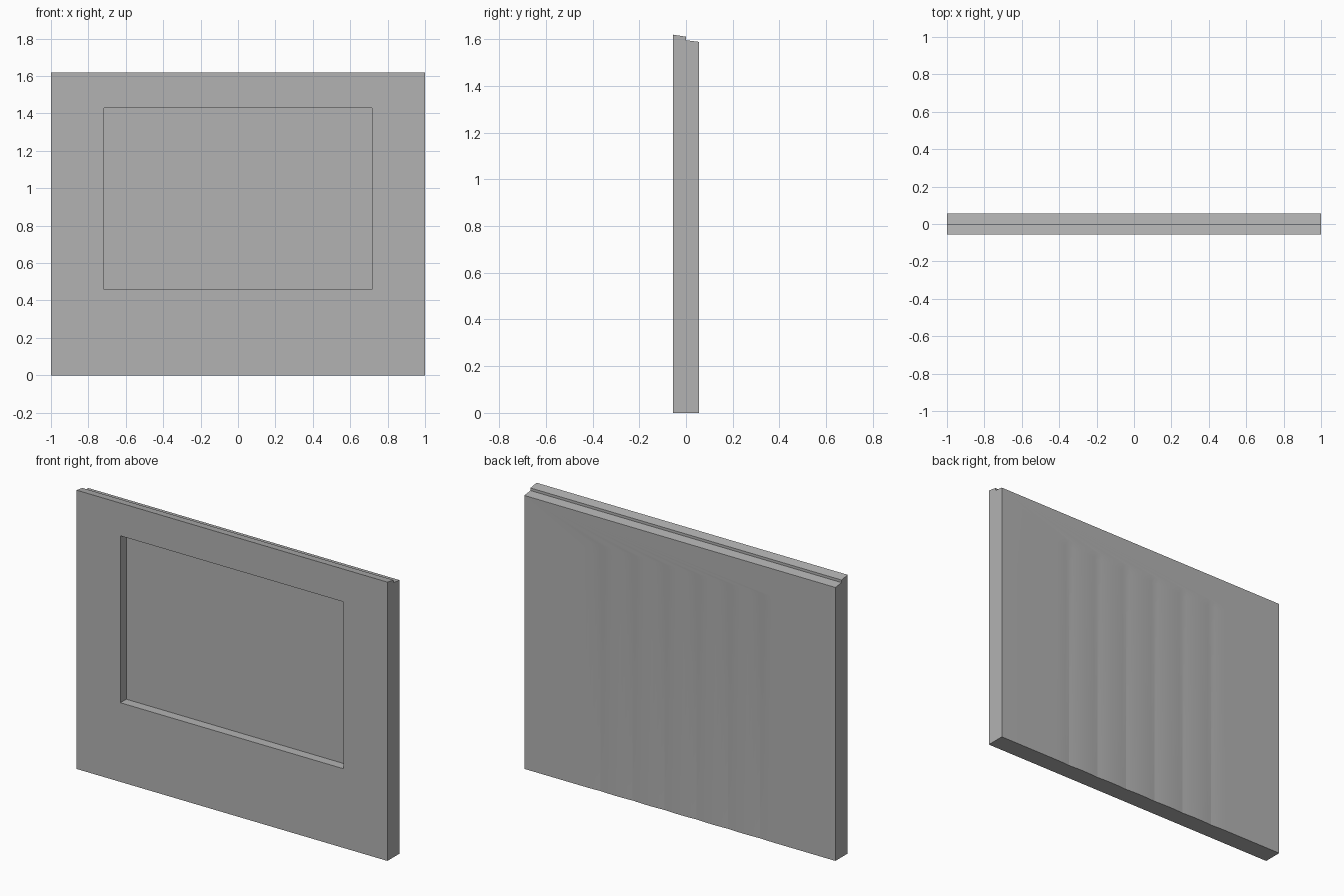
import bpy, bmesh, math

if "Cube" in bpy.data.objects:
    bpy.data.objects.remove(bpy.data.objects["Cube"], do_unlink=True)

HALF_W, HALF_D = 1.0, 0.056
WIN_X, WIN_LOW, WIN_TOP = 0.717, 0.46, 1.43
REEDS, STEPS, DEPTH = 7, 8, 0.004
REED_W = 2 * WIN_X / REEDS

grey = bpy.data.materials.new("plain_grey")
grey.use_nodes = True
color = (0.45, 0.45, 0.45, 1)
grey.diffuse_color = color
grey.node_tree.nodes["Principled BSDF"].inputs["Base Color"].default_value = color


def reed_depth(i):
    """Depth of the shallow rounded reeds, zero at every crest."""
    if i <= STEPS // 2 or i >= REEDS * STEPS - STEPS // 2:
        return 0.0
    t = (i % STEPS) / STEPS
    return DEPTH * (2 * t - 1) ** 2


def section(dip):
    """Side profile: front, stepped top, reeded back."""
    return [(-HALF_D, 0), (-HALF_D, WIN_LOW), (-HALF_D, WIN_TOP), (-HALF_D, 1.62),
            (0, 1.611), (0, 1.596), (HALF_D, 1.589),
            (HALF_D, WIN_TOP), (HALF_D - dip, WIN_TOP - 0.04), (HALF_D - dip, 0)]


# Loft the profile across the width
stations = [(-HALF_W, 0.0)]
stations += [(-WIN_X + i * REED_W / STEPS, reed_depth(i)) for i in range(REEDS * STEPS + 1)]
stations += [(HALF_W, 0.0)]

bm = bmesh.new()
rings = [[bm.verts.new((x, y, z)) for y, z in section(dip)] for x, dip in stations]
for a, b in zip(rings, rings[1:]):
    for j in range(len(a)):
        k = (j + 1) % len(a)
        bm.faces.new((a[j], a[k], b[k], b[j]))
bm.faces.new(rings[0])
bm.faces.new(rings[-1])

# Sink the rectangular recess into the front
window = []
for f in bm.faces:
    c = f.calc_center_median()
    if c.y < -HALF_D + 0.001 and abs(c.x) < WIN_X and WIN_LOW < c.z < WIN_TOP:
        window.append(f)
sunk = bmesh.ops.extrude_face_region(bm, geom=window)["geom"]
bmesh.ops.translate(bm, vec=(0, 0.054, 0),
                    verts=[v for v in sunk if isinstance(v, bmesh.types.BMVert)])
bmesh.ops.delete(bm, geom=[f for f in window if f.is_valid], context="FACES")

# Join the flat strips on the front, top and bottom
bmesh.ops.dissolve_limit(bm, angle_limit=math.radians(0.1), verts=bm.verts, edges=bm.edges)
bmesh.ops.recalc_face_normals(bm, faces=bm.faces)

mesh = bpy.data.meshes.new("recessed_panel")
bm.to_mesh(mesh)
bm.free()
mesh.materials.append(grey)
panel = bpy.data.objects.new("recessed_panel", mesh)
bpy.context.collection.objects.link(panel)

# Round the reeds while keeping their valleys crisp
bpy.ops.object.select_all(action="DESELECT")
panel.select_set(True)
bpy.context.view_layer.objects.active = panel
bpy.ops.object.shade_smooth_by_angle(angle=math.radians(5))
